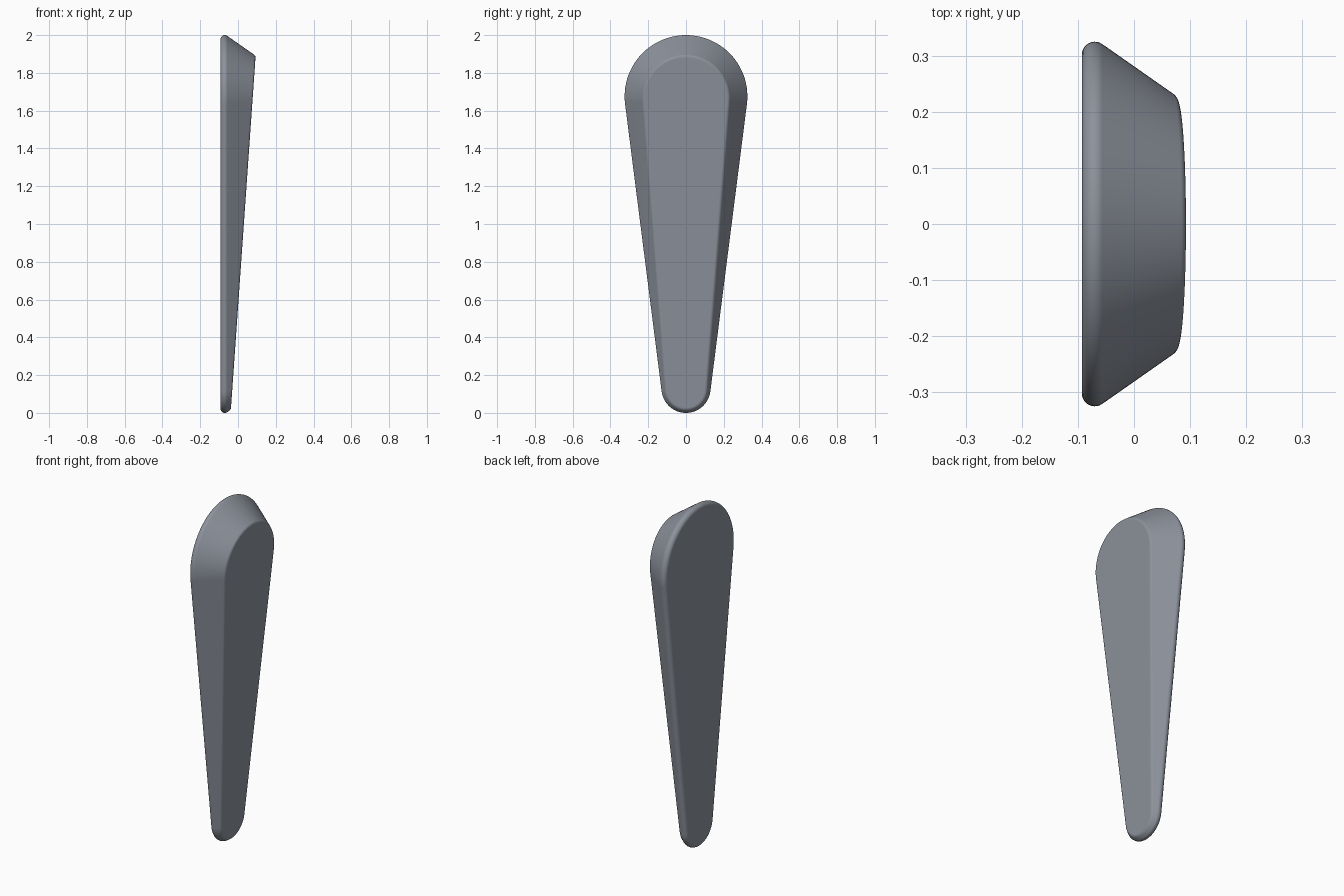
import bpy, bmesh, math
from mathutils import Vector

if "Cube" in bpy.data.objects:
    bpy.data.objects.remove(bpy.data.objects["Cube"])

# Teardrop outline: large circle above, small circle below
BIG_R, BIG_Z = 0.325, 1.675
SMALL_R, SMALL_Z = 0.13, 0.13
BACK_X = -0.093
ROUND = 0.023                    # rounding of the back rim
DRAFT = math.atan(0.70)          # lean of the side walls
FACE_A, FACE_B = -0.039, 0.070   # slanted front face: x = A + B * z
EDGE = 0.011                     # softening of the front rim


def outline():
    """Points (position, outward normal) around the teardrop."""
    tilt = math.asin((BIG_R - SMALL_R) / (BIG_Z - SMALL_Z))
    arcs = ((BIG_Z, BIG_R, -tilt, math.pi + tilt, 64),
            (SMALL_Z, SMALL_R, math.pi + tilt, 2 * math.pi - tilt, 40))
    result = []
    for cz, r, start, end, count in arcs:
        for i in range(count + 1):
            a = start + (end - start) * i / count
            n = Vector((0, math.cos(a), math.sin(a)))
            result.append((Vector((0, 0, cz)) + n * r, n))
    return result


def section(p, n):
    """Cross-section from back face to front face at one outline point."""
    pts = []
    # rounded back rim
    for i in range(11):
        a = -math.pi / 2 + (math.pi / 2 + DRAFT) * i / 10
        pts.append(p + n * (ROUND * (math.cos(a) - 1))
                   + Vector((BACK_X + ROUND * (1 + math.sin(a)), 0, 0)))
    # straight wall up to the slanted face
    foot, s = pts[-1], math.tan(DRAFT)
    x = (FACE_A + FACE_B * (foot.z + n.z * s * foot.x)) / (1 + FACE_B * n.z * s)
    corner = foot + (Vector((1, 0, 0)) - n * s) * (x - foot.x)
    down = (foot - corner).normalized() * EDGE
    inward = (Vector((-FACE_B * n.z, 0, 0)) - n).normalized() * EDGE
    # softened front rim
    for i in range(7):
        t = i / 6
        pts.append(corner + down * (1 - t) ** 2 + inward * t ** 2)
    return pts


bm = bmesh.new()
columns = [[bm.verts.new(c) for c in section(p, n)] for p, n in outline()]
for i, col in enumerate(columns):
    nxt = columns[(i + 1) % len(columns)]
    for j in range(len(col) - 1):
        bm.faces.new((col[j], nxt[j], nxt[j + 1], col[j + 1]))
# flat back and front faces
bm.faces.new([c[0] for c in reversed(columns)])
bm.faces.new([c[-1] for c in columns])
bmesh.ops.recalc_face_normals(bm, faces=bm.faces)

mesh = bpy.data.meshes.new("tapered_handle")
bm.to_mesh(mesh)
bm.free()
handle = bpy.data.objects.new("tapered_handle", mesh)
bpy.context.collection.objects.link(handle)

# dark slate colour
slate = bpy.data.materials.new("dark_slate")
slate.diffuse_color = (0.265, 0.288, 0.332, 1)
slate.use_nodes = True
slate.node_tree.nodes["Principled BSDF"].inputs["Base Color"].default_value = slate.diffuse_color
mesh.materials.append(slate)

# smooth shading with flat-looking end faces
bpy.context.view_layer.objects.active = handle
handle.select_set(True)
bpy.ops.object.shade_smooth_by_angle(angle=math.radians(40))
weighted = handle.modifiers.new("even_shading", 'WEIGHTED_NORMAL')
weighted.keep_sharp = True
